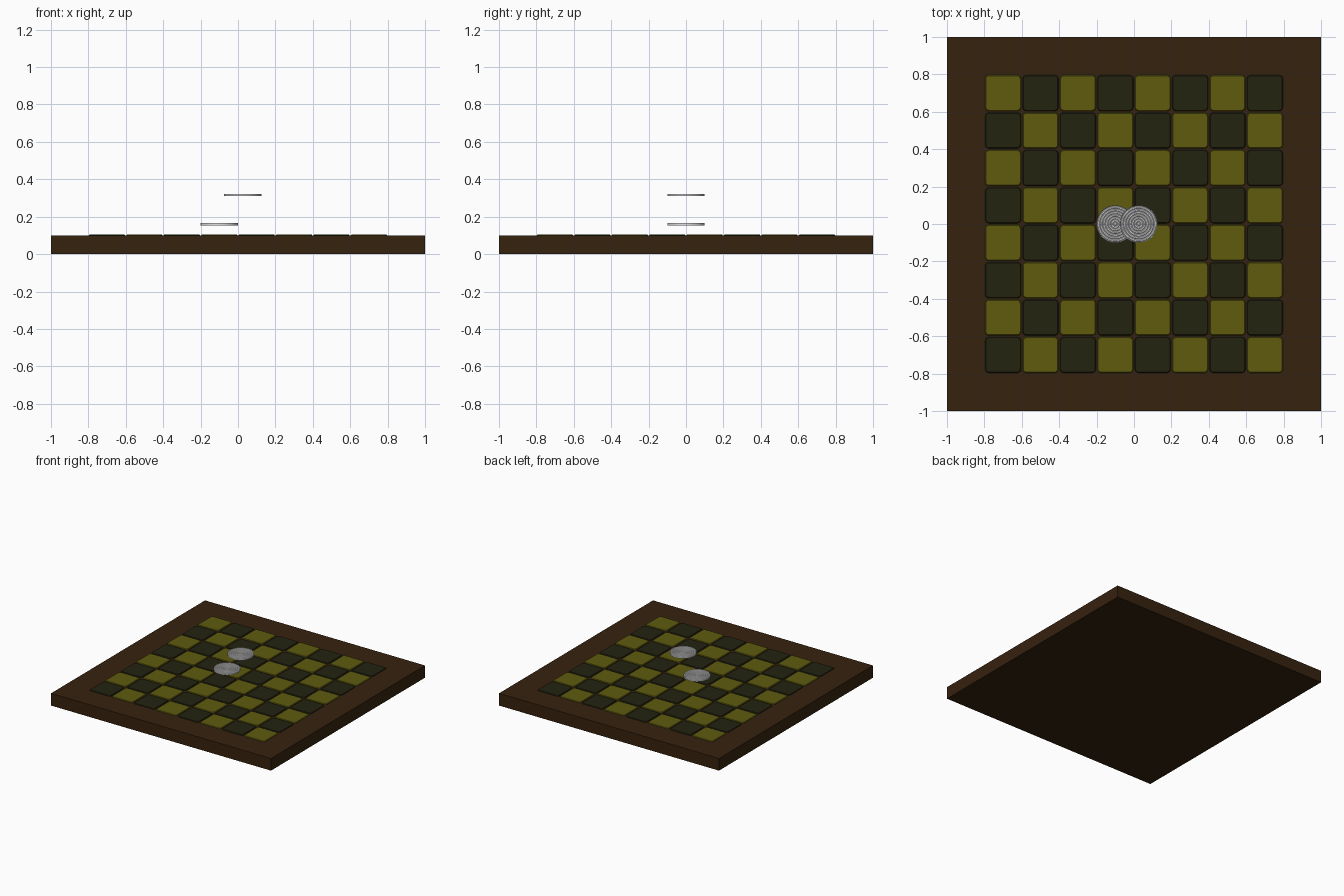
import bpy, bmesh, math
from mathutils import Matrix

if "Cube" in bpy.data.objects:
    bpy.data.objects.remove(bpy.data.objects["Cube"])


def material(name, rgb):
    m = bpy.data.materials.new(name)
    m.diffuse_color = (*rgb, 1)
    m.use_nodes = True
    m.node_tree.nodes["Principled BSDF"].inputs["Base Color"].default_value = m.diffuse_color
    return m


brown = material("dark brown wood", (0.037, 0.016, 0.0045))
yellow = material("olive yellow", (0.115, 0.105, 0.0045))
dark = material("dark olive", (0.017, 0.017, 0.0055))
grey = material("light grey", (0.75, 0.75, 0.75))


def add_object(name, bm, mat):
    bmesh.ops.recalc_face_normals(bm, faces=bm.faces)
    me = bpy.data.meshes.new(name)
    bm.to_mesh(me)
    bm.free()
    me.materials.append(mat)
    ob = bpy.data.objects.new(name, me)
    bpy.context.collection.objects.link(ob)
    return ob


# Board slab
bm = bmesh.new()
bmesh.ops.create_cube(bm, size=1, matrix=Matrix.Translation((0, 0, 0.05)) @ Matrix.Diagonal((2, 2, 0.1, 1)))
add_object("board", bm, brown)


# Rounded tile outline: half width and corner radius
def outline(half, r, steps=4):
    pts = []
    for k, (sx, sy) in enumerate(((1, 1), (-1, 1), (-1, -1), (1, -1))):
        for s in range(steps + 1):
            a = math.pi / 2 * (k + s / steps)
            pts.append((sx * (half - r) + r * math.cos(a), sy * (half - r) + r * math.sin(a)))
    return pts


def tiles(name, parity, mat):
    bm = bmesh.new()
    for i in range(8):
        for j in range(8):
            if (i + j) % 2 != parity:
                continue
            cx, cy = -0.7 + 0.2 * i, -0.7 + 0.2 * j
            rings = [[bm.verts.new((cx + x, cy + y, z)) for x, y in outline(h, r)]
                     for h, r, z in ((0.096, 0.02, 0.096), (0.096, 0.02, 0.102), (0.092, 0.017, 0.106))]
            n = len(rings[0])
            for a, b in zip(rings, rings[1:]):
                for k in range(n):
                    bm.faces.new((a[k], a[(k + 1) % n], b[(k + 1) % n], b[k]))
            bm.faces.new(rings[-1])
            bm.faces.new(rings[0][::-1])
    add_object(name, bm, mat)


tiles("yellow_squares", 1, yellow)
tiles("dark_squares", 0, dark)


# Playing pieces: thin discs with concentric ridges on both sides
def piece(name, x, z, radius=0.1, thick=0.012, ridges=7, seg=48):
    half, groove = thick / 2, 0.003
    step = radius / ridges
    top = [(0, half)]
    for k in range(ridges):
        r0 = k * step
        top += [(r0 + 0.45 * step, half), (r0 + 0.7 * step, half - groove), (r0 + step, half)]
    profile = top + [(r, -h) for r, h in reversed(top)]
    bm = bmesh.new()
    vs = [bm.verts.new((r, 0, h)) for r, h in profile]
    es = [bm.edges.new(p) for p in zip(vs, vs[1:])]
    bmesh.ops.spin(bm, geom=vs + es, cent=(0, 0, 0), axis=(0, 0, 1), angle=2 * math.pi, steps=seg)
    bmesh.ops.remove_doubles(bm, verts=bm.verts, dist=1e-5)
    ob = add_object(name, bm, grey)
    ob.location = (x, 0, z)


piece("lower_disc", -0.1, 0.16)
piece("upper_disc", 0.025, 0.316)
